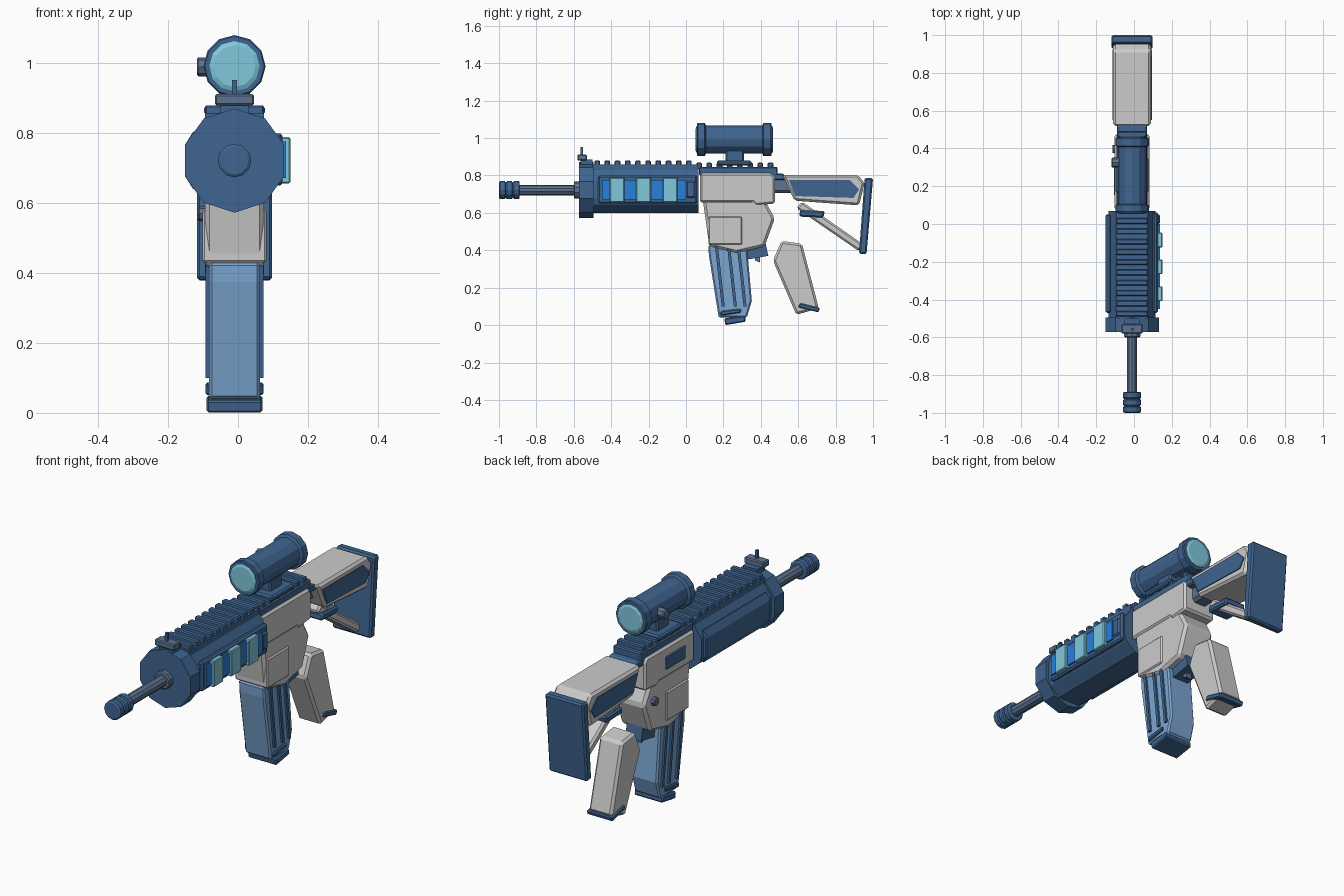
import bpy, bmesh
from math import sin, cos, tau

CX = -0.01   # centre line of the body
BZ = 0.722   # bore height


def material(name, rgb):
    m = bpy.data.materials.new(name)
    m.diffuse_color = (*rgb, 1)
    return m


NAVY = material("navy", (0.05, 0.13, 0.28))
STEEL = material("steel_blue", (0.11, 0.17, 0.28))
SKY = material("sky_blue", (0.2, 0.38, 0.64))
BRIGHT = material("bright_blue", (0.02, 0.22, 0.71))
CYAN = material("cyan", (0.22, 0.58, 0.72))


def finish(bm, name, mat, bevel=0):
    bmesh.ops.recalc_face_normals(bm, faces=bm.faces)
    me = bpy.data.meshes.new(name)
    bm.to_mesh(me)
    bm.free()
    ob = bpy.data.objects.new(name, me)
    bpy.context.collection.objects.link(ob)
    if mat:
        me.materials.append(mat)
    if bevel:
        mod = ob.modifiers.new("bevel", 'BEVEL')
        mod.width, mod.segments = bevel, 1
        mod.limit_method, mod.angle_limit = 'ANGLE', 0.7
    return ob


def prism(name, pts, a, b, mat=None, bevel=0, axis='x'):
    """Extrude a side profile (y, z) along x, or a front profile (x, z) along y."""
    bm = bmesh.new()
    put = (lambda p, t: (t, *p)) if axis == 'x' else (lambda p, t: (p[0], t, p[1]))
    lo, hi = [[bm.verts.new(put(p, t)) for p in pts] for t in (a, b)]
    bm.faces.new(lo)
    bm.faces.new(hi)
    n = len(pts)
    for i in range(n):
        j = (i + 1) % n
        bm.faces.new((lo[i], lo[j], hi[j], hi[i]))
    return finish(bm, name, mat, bevel)


def slab(name, pts, half, mat=None, bevel=0):
    return prism(name, pts, CX - half, CX + half, mat, bevel)


def box(name, x, y, z, mat=None, bevel=0):
    pts = [(y[0], z[0]), (y[1], z[0]), (y[1], z[1]), (y[0], z[1])]
    return prism(name, pts, *x, mat, bevel)


def lathe(name, prof, n, c, mat=None, axis='y'):
    """Turn (position, radius) pairs about an axis along y or x, capped at both ends."""
    bm = bmesh.new()
    rings = []
    for t, r in prof:
        ring = []
        for k in range(n):
            u, w = c[0] + r * sin(tau * k / n), c[1] + r * cos(tau * k / n)
            ring.append(bm.verts.new((u, t, w) if axis == 'y' else (t, u, w)))
        rings.append(ring)
    for p, q in zip(rings, rings[1:]):
        for i in range(n):
            j = (i + 1) % n
            bm.faces.new((p[i], p[j], q[j], q[i]))
    bm.faces.new(rings[0])
    bm.faces.new(rings[-1])
    return finish(bm, name, mat)


# Barrel and ribbed muzzle
bore = (CX, BZ)
lathe("barrel", [(-0.92, 0.028), (-0.5, 0.028)], 10, bore, STEEL)
muzzle = [(-1.0, 0.04)]
for i in range(3):
    y = -0.995 + i * 0.038
    muzzle += [(y, 0.048), (y + 0.026, 0.048), (y + 0.03, 0.04)]
lathe("muzzle", muzzle, 12, bore, NAVY)
lathe("barrel_nut", [(-0.6, 0.04), (-0.595, 0.046), (-0.56, 0.046)], 10, bore, STEEL)

# Handguard: decagonal collar and chamfered body
lathe("handguard_collar", [(-0.572, 0.149), (-0.495, 0.149)], 10, bore, NAVY)
half = [(0.06, 0.60), (0.115, 0.645), (0.125, 0.68), (0.125, 0.77), (0.075, 0.845)]
outline = [(CX + x, z) for x, z in half] + [(CX - x, z) for x, z in reversed(half)]
prism("handguard", outline, -0.5, 0.068, NAVY, axis='y')
prism("handguard_left_panel", [(-0.125, 0.635), (-0.15, 0.675), (-0.15, 0.77), (-0.125, 0.81)],
      -0.47, 0.05, NAVY, 0.006, axis='y')

# Power cells on the right side
box("cell_tray", (0.1, 0.128), (-0.47, 0.06), (0.65, 0.80), NAVY, 0.008)
box("cell_core", (0.11, 0.137), (-0.45, 0.0), (0.672, 0.776), BRIGHT)
box("cell_end", (0.11, 0.138), (0.0, 0.05), (0.68, 0.77), NAVY, 0.008)
for i in range(3):
    y = -0.408 + i * 0.142
    box(f"power_cell_{i}", (0.11, 0.15), (y, y + 0.078), (0.657, 0.789), CYAN, 0.004)

# Top rail, front and rear sections
slab("front_rail", [(-0.5, 0.825), (0.065, 0.825), (0.065, 0.858), (-0.5, 0.858)], 0.085, NAVY)
slab("rear_rail", [(0.07, 0.80), (0.49, 0.80), (0.49, 0.846), (0.07, 0.846)], 0.08, NAVY, 0.006)
for i in range(18):
    y = -0.49 + i * 0.0545
    top = 0.88 if i < 10 else 0.868
    slab(f"rail_tooth_{i}", [(y, 0.835), (y + 0.03, 0.835), (y + 0.03, top), (y, top)],
         0.085 if i < 10 else 0.075, NAVY, 0.005)

# Front sight
box("sight_foot", (CX - 0.04, CX + 0.04), (-0.565, -0.5), (0.84, 0.885), NAVY)
box("sight_base", (CX - 0.056, CX + 0.056), (-0.58, -0.53), (0.88, 0.912), STEEL, 0.005)
box("sight_post", (CX - 0.007, CX + 0.007), (-0.565, -0.55), (0.90, 0.952), NAVY)

# Scope with lenses, knob and mount
axis = (CX, 0.992)
lathe("scope_tube", [(0.06, 0.085), (0.065, 0.089), (0.1, 0.089), (0.107, 0.075), (0.408, 0.075),
                     (0.414, 0.089), (0.452, 0.089), (0.457, 0.085)], 12, axis, NAVY)
lathe("scope_lenses", [(0.052, 0.06), (0.057, 0.072), (0.461, 0.072), (0.466, 0.06)], 12, axis, CYAN)
lathe("scope_knob", [(-0.118, 0.022), (-0.113, 0.027), (-0.07, 0.027)], 8, (0.325, 0.99), STEEL, 'x')
box("scope_stem", (CX - 0.045, CX + 0.045), (0.21, 0.31), (0.87, 0.94), NAVY, 0.008)
box("scope_clamp", (CX - 0.087, CX + 0.087), (0.165, 0.35), (0.852, 0.88), NAVY, 0.008)

# Receiver
slab("upper_receiver", [(0.075, 0.655), (0.36, 0.655), (0.375, 0.64), (0.475, 0.65), (0.475, 0.79),
                        (0.46, 0.812), (0.075, 0.812)], 0.092, None, 0.01)
slab("lower_receiver", [(0.09, 0.67), (0.42, 0.67), (0.475, 0.57), (0.42, 0.42), (0.27, 0.385),
                        (0.125, 0.42)], 0.085, None, 0.014)
slab("receiver_panel", [(0.12, 0.43), (0.30, 0.43), (0.30, 0.58), (0.12, 0.58)], 0.092, None, 0.006)
box("ejection_window", (-0.107, -0.09), (0.15, 0.31), (0.695, 0.765), NAVY, 0.006)
lathe("selector_knob", [(-0.115, 0.018), (-0.11, 0.022), (-0.08, 0.022)], 8, (0.397, 0.57), STEEL, 'x')
slab("trigger_block", [(0.32, 0.45), (0.425, 0.44), (0.44, 0.37), (0.325, 0.35)], 0.045, NAVY)
slab("trigger", [(0.365, 0.38), (0.395, 0.38), (0.395, 0.335), (0.37, 0.345)], 0.015, STEEL)

# Magazine with side ribs and base
slab("magazine", [(0.12, 0.43), (0.325, 0.43), (0.352, 0.13), (0.325, 0.04), (0.175, 0.04),
                  (0.122, 0.375)], 0.073, SKY, 0.008)
for i, y in enumerate((0.155, 0.22, 0.272)):
    slab(f"magazine_rib_{i}", [(y, 0.42), (y + 0.016, 0.42), (y + 0.052, 0.1), (y + 0.036, 0.1)],
         0.083, NAVY)
slab("magazine_band", [(0.185, 0.05), (0.295, 0.067), (0.292, 0.088), (0.185, 0.075)], 0.083, NAVY, 0.005)
slab("magazine_base", [(0.21, 0.0), (0.32, 0.018), (0.315, 0.05), (0.205, 0.036)], 0.08, NAVY, 0.006)

# Pistol grip
slab("grip", [(0.51, 0.45), (0.62, 0.435), (0.71, 0.09), (0.59, 0.055), (0.465, 0.345)], 0.065, None, 0.012)
slab("grip_band", [(0.60, 0.095), (0.708, 0.068), (0.716, 0.092), (0.61, 0.118)], 0.072, NAVY, 0.005)

# Shoulder stock, inlay, tube, strut and butt pad
slab("stock_tube", [(0.46, 0.705), (0.6, 0.705), (0.6, 0.79), (0.46, 0.79)], 0.045, STEEL, 0.015)
slab("stock_collar", [(0.46, 0.775), (0.54, 0.775), (0.52, 0.81), (0.46, 0.81)], 0.08, NAVY, 0.006)
slab("stock", [(0.515, 0.803), (0.92, 0.803), (0.955, 0.76), (0.925, 0.64), (0.58, 0.665)], 0.1, None, 0.012)
slab("stock_inlay", [(0.55, 0.775), (0.875, 0.775), (0.925, 0.725), (0.895, 0.68), (0.585, 0.69)],
     0.105, NAVY)
slab("stock_strut", [(0.62, 0.66), (0.95, 0.43), (0.925, 0.395), (0.59, 0.625)], 0.045, None, 0.01)
slab("strut_clamp", [(0.605, 0.58), (0.735, 0.575), (0.742, 0.61), (0.61, 0.615)], 0.06, NAVY, 0.008)
slab("butt_pad", [(0.955, 0.787), (1.0, 0.785), (0.965, 0.378), (0.925, 0.382)], 0.108, NAVY, 0.008)
